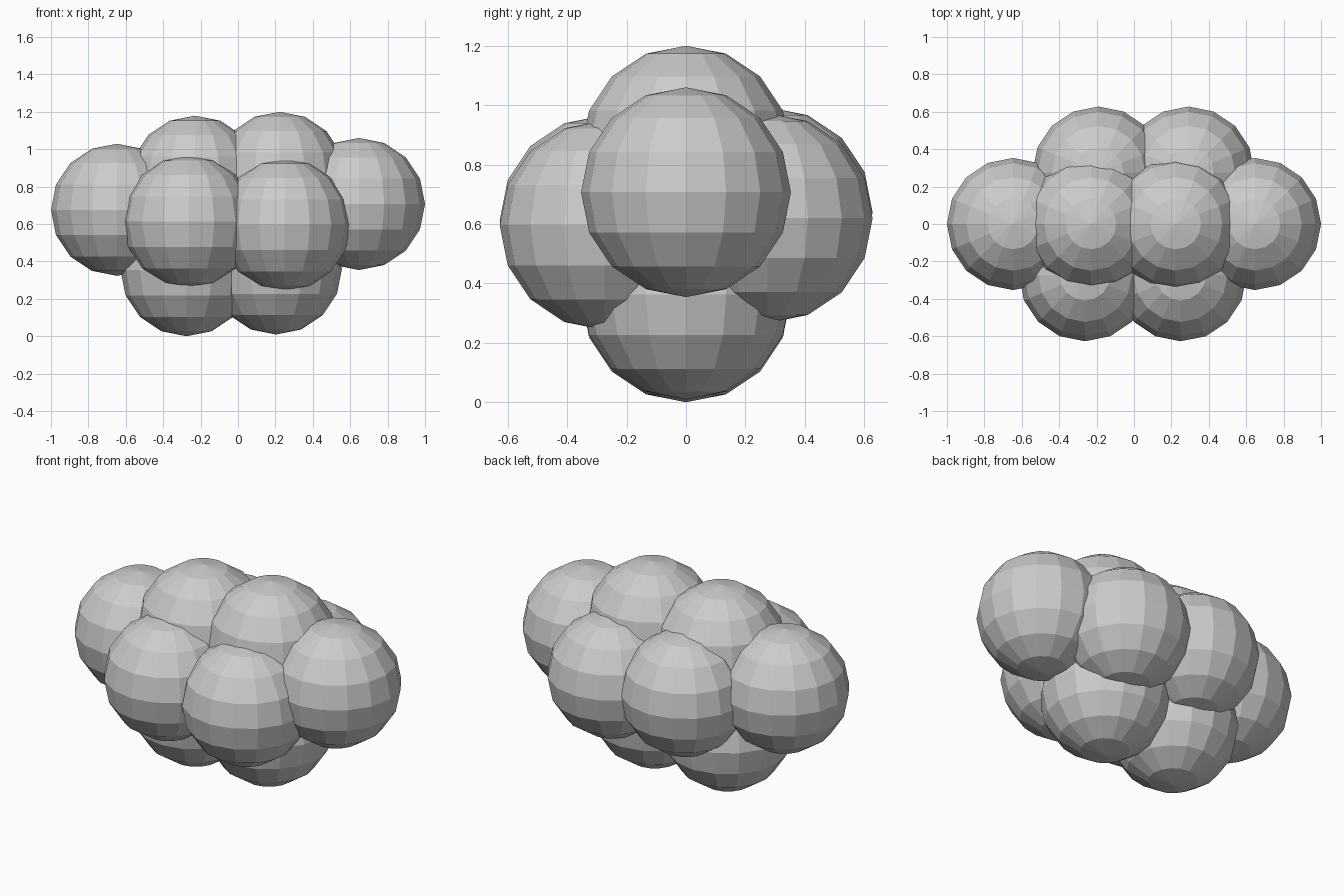
import bpy

if "Cube" in bpy.data.objects:
    bpy.data.objects.remove(bpy.data.objects["Cube"])

R = 0.353

# Cluster of faceted balls: name -> centre
balls = {
    "left_puff": (-0.647, 0, 0.676),
    "right_puff": (0.647, 0, 0.707),
    "front_left_puff": (-0.262, -0.274, 0.613),
    "front_right_puff": (0.249, -0.274, 0.596),
    "back_left_puff": (-0.19, 0.275, 0.640),
    "back_right_puff": (0.291, 0.275, 0.620),
    "top_left_puff": (-0.23, 0, 0.826),
    "top_right_puff": (0.223, 0, 0.847),
    "bottom_left_puff": (-0.275, 0, 0.353),
    "bottom_right_puff": (0.203, 0, 0.362),
}

for name, centre in balls.items():
    bpy.ops.mesh.primitive_uv_sphere_add(segments=16, ring_count=8,
                                         radius=R, location=centre)
    bpy.context.object.name = name
